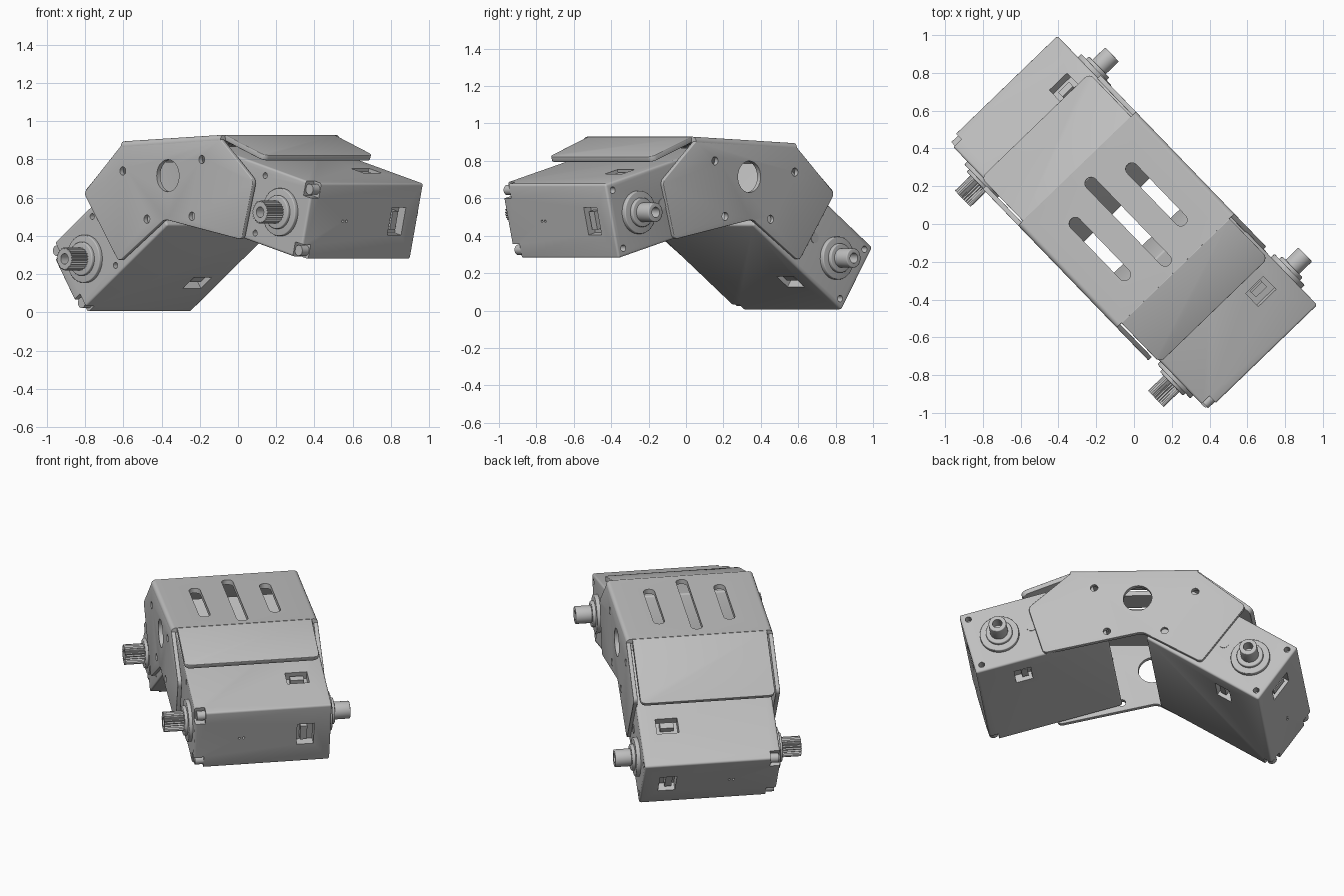
import bpy, bmesh
from math import radians, cos, sin, pi, atan2, hypot
from mathutils import Matrix

cube = bpy.data.objects.get("Cube")
if cube:
    bpy.data.objects.remove(cube)

grey = bpy.data.materials.new("satin_grey")
grey.use_nodes = True
grey.diffuse_color = (0.52, 0.52, 0.52, 1)
grey.node_tree.nodes["Principled BSDF"].inputs["Base Color"].default_value = grey.diffuse_color

TURN = Matrix.Rotation(radians(-46), 4, 'Z')           # whole assembly sits diagonally
SIDE = Matrix.Rotation(radians(90), 4, 'X')            # profile drawn in x-z, extruded to -y
ALONG = Matrix(((0, 0, 1, 0), (1, 0, 0, 0), (0, 1, 0, 0), (0, 0, 0, 1)))  # y-z profile, along x


def frame(x, z, angle):
    return Matrix.Translation((x, 0, z)) @ Matrix.Rotation(angle, 4, 'Y')


def rect(x0, x1, y0, y1):
    return [(x0, y0), (x1, y0), (x1, y1), (x0, y1)]


def circle(r, x=0, y=0, n=32, r2=None):
    radii = (r, r2 or r)
    return [(x + radii[i % 2] * cos(2 * pi * i / n), y + radii[i % 2] * sin(2 * pi * i / n))
            for i in range(n)]


def slab(bm, pts, lo, hi, matrix=Matrix(), radius=0, corners=None):
    """Extrude an outline from lo to hi, rounding the chosen corners."""
    t = bmesh.new()
    low = [t.verts.new((x, y, lo)) for x, y in pts]
    high = [t.verts.new((x, y, hi)) for x, y in pts]
    n = len(pts)
    t.faces.new(low[::-1])
    t.faces.new(high)
    for i in range(n):
        j = (i + 1) % n
        t.faces.new((low[i], low[j], high[j], high[i]))
    if radius:
        picked = range(n) if corners is None else corners
        edges = [t.edges.get((low[i], high[i])) for i in picked]
        bmesh.ops.bevel(t, geom=edges, offset=radius, segments=6, profile=0.5,
                        affect='EDGES', clamp_overlap=True)
    t.transform(matrix)
    bmesh.ops.recalc_face_normals(t, faces=t.faces)
    mesh = bpy.data.meshes.new("tmp")
    t.to_mesh(mesh)
    t.free()
    bm.from_mesh(mesh)
    bpy.data.meshes.remove(mesh)


def across(bm, pts, y0, y1, **kw):
    slab(bm, pts, -y1, -y0, SIDE, **kw)


def to_object(name, bm):
    mesh = bpy.data.meshes.new(name)
    bm.to_mesh(mesh)
    bm.free()
    ob = bpy.data.objects.new(name, mesh)
    bpy.context.scene.collection.objects.link(ob)
    return ob


def finish(name, bm, matrix=Matrix(), cuts=None, bevel=0):
    ob = to_object(name, bm)
    if bevel:
        m = ob.modifiers.new("soft_edges", 'BEVEL')
        m.width, m.segments, m.limit_method = bevel, 3, 'ANGLE'
        m.angle_limit = radians(40)
    cutter = None
    if cuts:
        cutter = to_object(name + "_cutter", cuts)
        cutter.hide_render = True
        m = ob.modifiers.new("cut", 'BOOLEAN')
        m.operation, m.object, m.solver = 'DIFFERENCE', cutter, 'EXACT'
    deps = bpy.context.evaluated_depsgraph_get()
    mesh = bpy.data.meshes.new_from_object(ob.evaluated_get(deps))
    ob.modifiers.clear()
    ob.data = mesh
    mesh.name = name
    if cutter:
        bpy.data.objects.remove(cutter)
    mesh.transform(TURN @ matrix)
    mesh.materials.clear()
    mesh.materials.append(grey)
    mesh.shade_smooth()
    mesh.set_sharp_from_angle(angle=radians(32))


# ---- bracket: two side plates, a slotted top and two bent flaps ----
V0, V1, MID = -0.447, 0.42, -0.014
outline = [(-0.42, 0.872), (-0.70, 0.625), (-0.437, 0.265), (-0.093, 0.487),
           (0.488, 0.38), (0.578, 0.69), (0.33, 0.905)]
for name, y in (("front_side_plate", V0), ("rear_side_plate", V1 - 0.026)):
    bm, cuts = bmesh.new(), bmesh.new()
    across(bm, outline, y, y + 0.026, radius=0.025, corners=(1, 2, 3, 4, 5))
    across(cuts, circle(0.084, -0.065, 0.715, 48), y - 0.1, y + 0.1)
    for x, z in ((-0.404, 0.74), (0.19, 0.80), (-0.223, 0.488), (0.115, 0.503)):
        across(cuts, circle(0.022, x, z, 20), y - 0.1, y + 0.1)
    finish(name, bm, cuts=cuts, bevel=0.004)

left, right = (-0.42, 0.895), (0.33, 0.929)
length = hypot(right[0] - left[0], right[1] - left[1])
bm, cuts = bmesh.new(), bmesh.new()
slab(bm, rect(V0, V1, -0.03, 0), 0, length, ALONG, radius=0.026, corners=(2, 3))
for y, x0, x1 in ((-0.208, 0.17, 0.61), (0, 0.075, 0.705), (0.208, 0.17, 0.61)):
    slab(cuts, rect(x0, x1, MID + y - 0.033, MID + y + 0.033), -0.1, 0.1, radius=0.0329)
finish("top_panel", bm, frame(*left, -atan2(right[1] - left[1], right[0] - left[0])), cuts)

for name, start, end, sign in (("left_flap", left, (-0.74, 0.625), -1),
                               ("right_flap", right, (0.625, 0.822), 1)):
    dx, dz = end[0] - start[0], end[1] - start[1]
    bm = bmesh.new()
    xs = sorted((0, sign * hypot(dx, dz)))
    slab(bm, rect(*xs, -0.412, 0.384), -0.03, 0, radius=0.035,
         corners=(1, 2) if sign > 0 else (0, 3))
    finish(name, bm, frame(*start, -atan2(dz * sign, dx * sign)), bevel=0.004)

# ---- servos: outer end at local x = 0, body running to -x ----
H, F, B, SHAFT = 0.204, -0.405, 0.40, -0.195


def servo(side, place):
    bm, cuts, pins = bmesh.new(), bmesh.new(), bmesh.new()
    across(bm, rect(-0.8, 0, -H, H), F, B)
    for s in (-1, 1):
        # screw recesses at the front end corners, holes behind and beside the shaft
        zs = sorted((s * 0.125, s * 0.3))
        across(cuts, rect(-0.055, 0.1, *zs), F - 0.1, F + 0.06)
        across(pins, circle(0.028, -0.03, s * 0.165, 20), F + 0.01, F + 0.07)
        across(cuts, circle(0.018, -0.045, s * 0.16, 16), B - 0.05, B + 0.1)
        across(cuts, circle(0.016, -0.36, s * 0.155, 16), F - 0.1, F + 0.05)
        # connector sockets on the top and bottom faces
        zs = sorted((s * (H - 0.05), s * 0.3))
        slab(cuts, rect(-0.32, -0.22, 0.17, 0.30), *zs)
        zs = sorted((s * (H - 0.06), s * (H - 0.012)))
        slab(pins, rect(-0.30, -0.262, 0.195, 0.275), *zs)
    # end socket and two pin holes
    slab(cuts, rect(0.20, 0.30, -0.075, 0.075), -0.05, 0.1, ALONG)
    slab(pins, rect(0.222, 0.262, -0.05, 0.05), -0.06, -0.012, ALONG)
    for y in (-0.14, -0.115):
        slab(cuts, circle(0.007, y, 0, 12), -0.03, 0.1, ALONG)
    finish(side + "_servo_body", bm, place, cuts, bevel=0.012)
    finish(side + "_screws_and_sockets", pins, place)

    # stepped front boss with splined output shaft
    bm, cuts = bmesh.new(), bmesh.new()
    across(bm, circle(0.125, SHAFT, 0, 48), F - 0.022, F + 0.01)
    finish(side + "_front_boss", bm, place, bevel=0.005)
    bm = bmesh.new()
    across(bm, circle(0.088, SHAFT, 0, 40), F - 0.04, F)
    finish(side + "_front_collar", bm, place, bevel=0.006)
    bm = bmesh.new()
    across(bm, circle(0.06, SHAFT, 0, 50, 0.052), -0.56, F)
    across(cuts, circle(0.028, SHAFT, 0, 24), -0.7, -0.49)
    finish(side + "_splined_shaft", bm, place, cuts)

    # rear boss with plain hollow idler shaft, and a small flush cap
    bm, cuts = bmesh.new(), bmesh.new()
    across(bm, circle(0.115, SHAFT, 0, 48), B - 0.01, B + 0.025)
    finish(side + "_rear_boss", bm, place, bevel=0.005)
    bm = bmesh.new()
    across(bm, circle(0.078, SHAFT, 0, 40), B, B + 0.045)
    finish(side + "_rear_collar", bm, place, bevel=0.006)
    bm = bmesh.new()
    across(bm, circle(0.052, SHAFT, 0, 36), B, 0.54)
    across(cuts, circle(0.028, SHAFT, 0, 24), 0.47, 0.7)
    finish(side + "_idler_shaft", bm, place, cuts, bevel=0.005)
    bm = bmesh.new()
    across(bm, circle(0.028, SHAFT - 0.19, 0, 24), B - 0.01, B + 0.003)
    finish(side + "_rear_cap", bm, place)


servo("right", frame(0.935, 0.477, radians(14.2)))
servo("left", frame(-0.887, 0.17, radians(180 - 34.5)))
